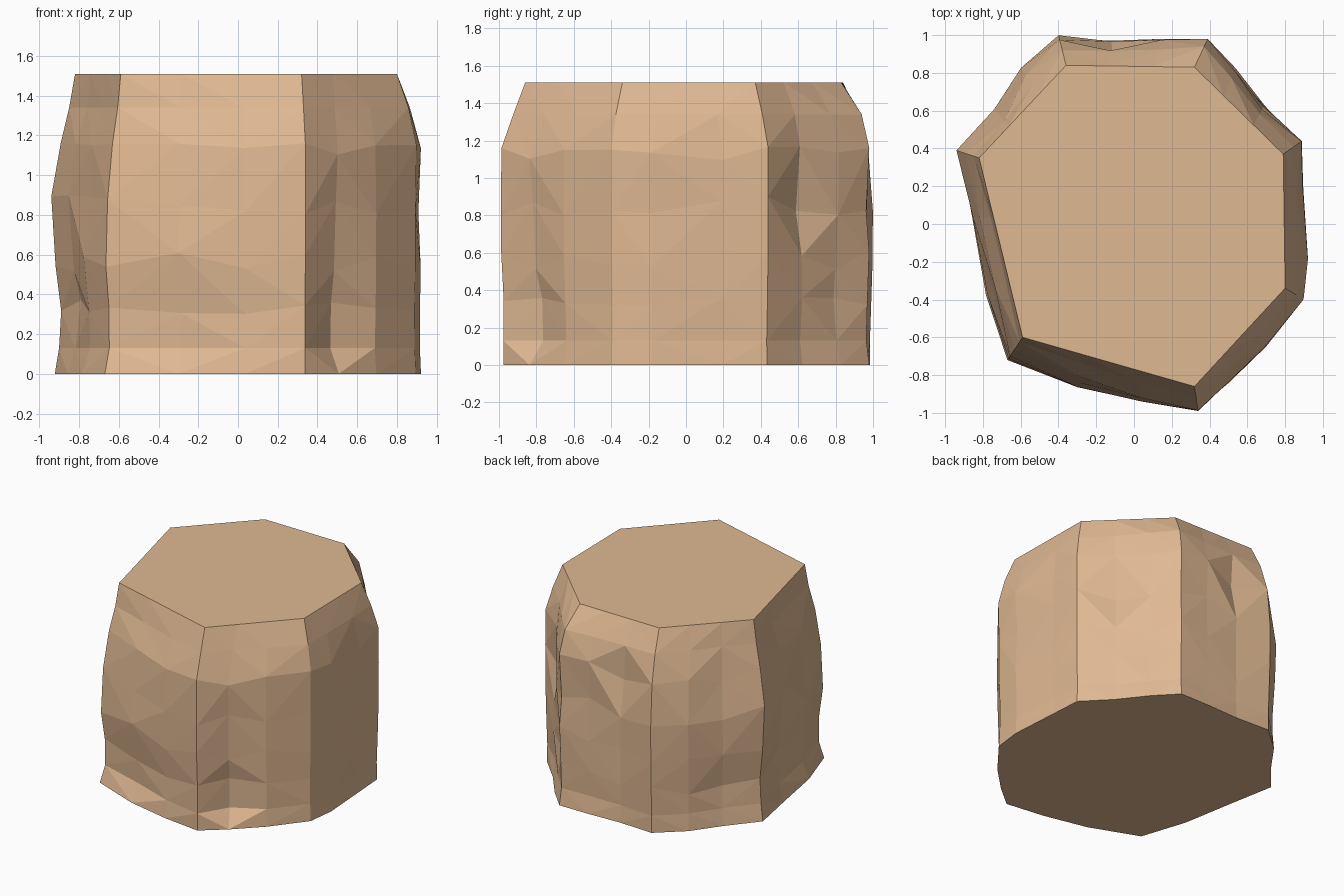
import bpy
import bmesh
import random
from mathutils import Vector

cube = bpy.data.objects.get("Cube")
if cube:
    bpy.data.objects.remove(cube, do_unlink=True)
random.seed(4)

# Weathered wood colour
wood = bpy.data.materials.new("light_brown_wood")
wood.use_nodes = True
colour = (0.74, 0.48, 0.29, 1)
wood.diffuse_color = colour
wood.node_tree.nodes["Principled BSDF"].inputs["Base Color"].default_value = colour

# Seven-sided cut top
top = [Vector(p) for p in [(.32, -.86), (.80, -.34), (.79, .37), (.32, .83),
                           (-.36, .84), (-.82, .35), (-.59, -.60)]]
# Bulging outline, three points per side starting at each corner
bulge = [Vector(p) for p in [
    (.34, -.99), (.51, -.85), (.70, -.66), (.90, -.40), (.93, -.19), (.905, .2),
    (.89, .44), (.70, .63), (.54, .83), (.39, .98), (.15, .985), (-.12, .98),
    (-.40, 1), (-.6, .83), (-.75, .62), (-.94, .39), (-.87, .04), (-.79, -.38),
    (-.67, -.72), (-.30, -.87), (.04, -.95)]]
count = len(bulge)
cut = [top[i // 3].lerp(top[(i // 3 + 1) % 7], (i % 3) / 3) for i in range(count)]

# Height of each ring, then the share of the bulge at each corner
rings = [(0, (.9, .95, .9, 1, .9, .85, 1)),
         (.13, (.9, .9, .9, .9, .9, .7, .75)),
         (.32, (.9, .9, .95, .95, .95, .6, .75)),
         (.56, (1, .95, 1, 1, 1, .85, .95)),
         (.85, (1, .95, 1, .9, 1, 1, .85)),
         (1.12, (1, 1, 1, 1, .85, .6, .55)),
         (1.34, (.5, .6, .55, .75, .5, .25, .2)),
         (1.51, (0,) * 7)]
# Hollows as (ring, point): depth
dents = {(1, 1): .08, (2, 1): .06, (3, 1): .05, (4, 1): .03,
         (4, 7): .05, (5, 7): .03, (3, 8): .02, (2, 8): .03, (5, 11): .04,
         (4, 17): .03, (3, 16): .03, (2, 16): .03, (1, 19): .03, (2, 19): .02}

bm = bmesh.new()
levels = []
for r, (z, shares) in enumerate(rings):
    row = []
    for i in range(count):
        side, step = divmod(i, 3)
        share = shares[side] + (shares[(side + 1) % 7] - shares[side]) * step / 3
        p = cut[i].lerp(bulge[i], share)
        if 0 < r < len(rings) - 1:
            rough = .004 if step == 0 else .018
            p -= p.normalized() * (random.uniform(0, rough) + dents.get((r, i), 0))
        dz = random.uniform(-.05, .05) if 1 < r < 6 else 0
        row.append(bm.verts.new((p.x, p.y, z + dz)))
    levels.append(row)

# Rough sides split into facets along the outer diagonal
for low, high in zip(levels, levels[1:]):
    for i in range(count):
        j = (i + 1) % count
        a, b, c, d = low[i], low[j], high[j], high[i]
        if (a.co + c.co).xy.length > (b.co + d.co).xy.length:
            bm.faces.new((a, b, c))
            bm.faces.new((a, c, d))
        else:
            bm.faces.new((a, b, d))
            bm.faces.new((b, c, d))
# Flat cut top and base
bm.faces.new(levels[-1])
bm.faces.new(levels[0][::-1])
bmesh.ops.recalc_face_normals(bm, faces=bm.faces)

mesh = bpy.data.meshes.new("stump")
bm.to_mesh(mesh)
bm.free()
mesh.materials.append(wood)
stump = bpy.data.objects.new("stump", mesh)
bpy.context.collection.objects.link(stump)
